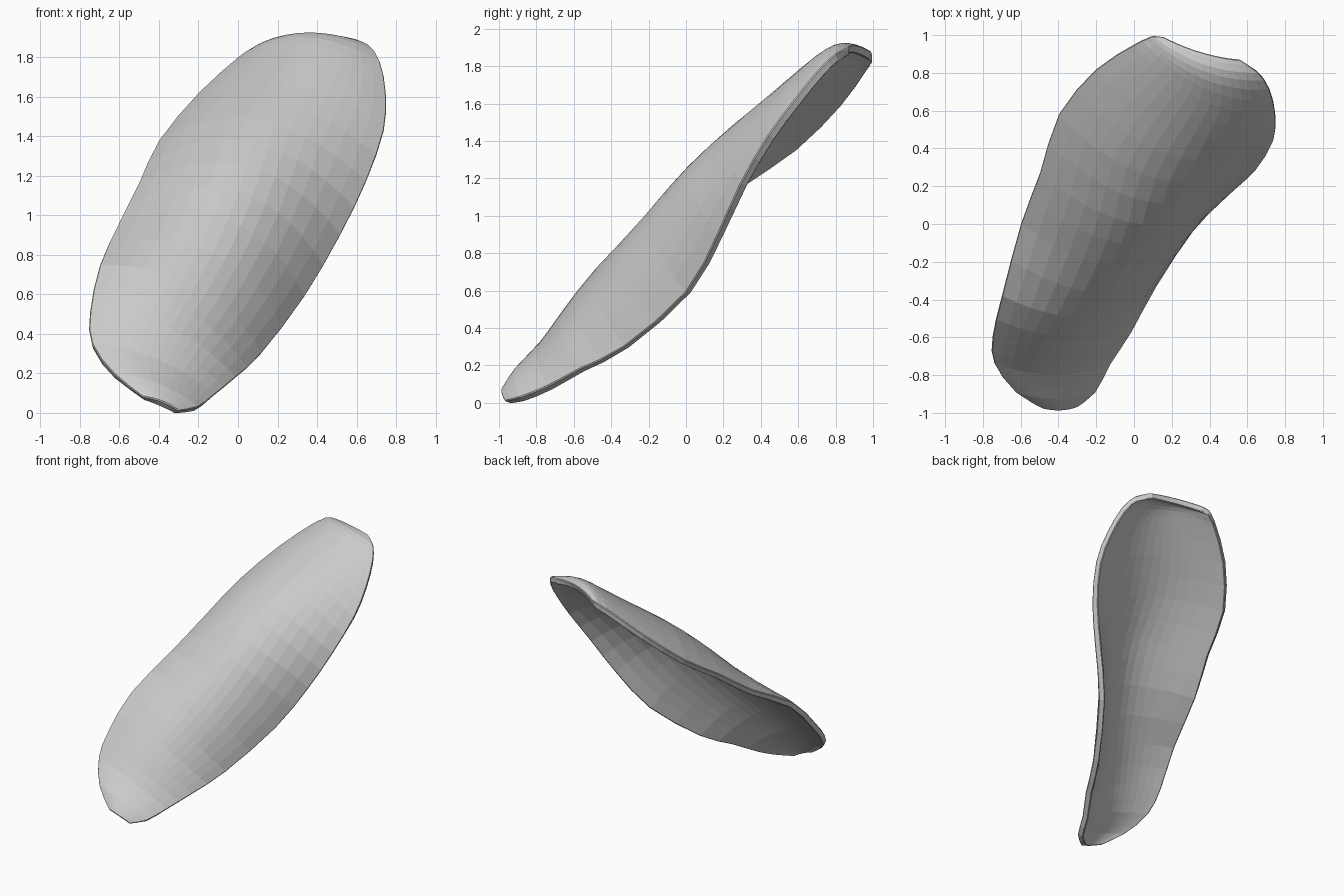
import bpy
import bmesh
from mathutils import Vector

if "Cube" in bpy.data.objects:
    bpy.data.objects.remove(bpy.data.objects["Cube"])

# Cross-sections from the low end to the high end: left rim, right rim, arch height
SECTIONS = [
    ((-0.48, -0.98, 0.08), (-0.30, -0.97, 0.01), 0.02),
    ((-0.63, -0.89, 0.20), (-0.20, -0.89, 0.03), 0.05),
    ((-0.74, -0.74, 0.35), (-0.12, -0.74, 0.09), 0.08),
    ((-0.75, -0.60, 0.51), (-0.01, -0.57, 0.18), 0.13),
    ((-0.70, -0.38, 0.75), (0.12, -0.33, 0.30), 0.20),
    ((-0.60, 0.00, 0.97), (0.34, 0.00, 0.59), 0.31),
    ((-0.50, 0.27, 1.17), (0.52, 0.17, 0.90), 0.31),
    ((-0.40, 0.58, 1.38), (0.65, 0.29, 1.17), 0.28),
    ((-0.20, 0.82, 1.62), (0.74, 0.44, 1.43), 0.21),
    ((0.00, 0.95, 1.80), (0.75, 0.58, 1.62), 0.155),
    ((0.06, 0.98, 1.84), (0.72, 0.71, 1.78), 0.12),
    ((0.10, 0.995, 1.865), (0.66, 0.80, 1.865), 0.08),
    ((0.16, 0.99, 1.88), (0.56, 0.87, 1.90), 0.03),
]
LONG_AXIS = Vector((0.8, 1.87, 1.8)).normalized()
ACROSS = 14


def catmull(a, b, c, d, t):
    return 0.5 * (2 * b + (c - a) * t + (2 * a - 5 * b + 4 * c - d) * t * t
                  + (3 * b - a - 3 * c + d) * t ** 3)


def resample(values, steps):
    out = []
    last = len(values) - 1
    for i in range(last):
        a, b = values[max(i - 1, 0)], values[i]
        c, d = values[i + 1], values[min(i + 2, last)]
        out += [catmull(a, b, c, d, k / steps) for k in range(steps)]
    return out + [values[last]]


lefts = resample([Vector(s[0]) for s in SECTIONS], 2)
rights = resample([Vector(s[1]) for s in SECTIONS], 2)
heights = resample([s[2] for s in SECTIONS], 2)

# Outer skin: parabolic arches lofted along the long axis
bm = bmesh.new()
rows = []
for left, right, h in zip(lefts, rights, heights):
    chord = right - left
    out = chord.cross(LONG_AXIS).normalized()
    row = []
    for j in range(ACROSS + 1):
        t = j / ACROSS
        row.append(bm.verts.new(left + chord * t + out * h * 4 * t * (1 - t)))
    rows.append(row)
for r0, r1 in zip(rows, rows[1:]):
    for j in range(ACROSS):
        bm.faces.new((r0[j], r0[j + 1], r1[j + 1], r1[j]))
mesh = bpy.data.meshes.new("curved_shell")
bm.to_mesh(mesh)
bm.free()
shell = bpy.data.objects.new("curved_shell", mesh)
bpy.context.collection.objects.link(shell)

# Wall thickness and chamfered rim
wall = shell.modifiers.new("wall", 'SOLIDIFY')
wall.thickness = 0.045
wall.offset = -1
rim = shell.modifiers.new("rim", 'BEVEL')
rim.width = 0.012
rim.segments = 1
rim.limit_method = 'ANGLE'
rim.angle_limit = 0.9

# Plain grey
grey = bpy.data.materials.new("light_grey")
grey.diffuse_color = (0.6, 0.6, 0.6, 1)
grey.use_nodes = True
grey.node_tree.nodes["Principled BSDF"].inputs["Base Color"].default_value = grey.diffuse_color
mesh.materials.append(grey)
